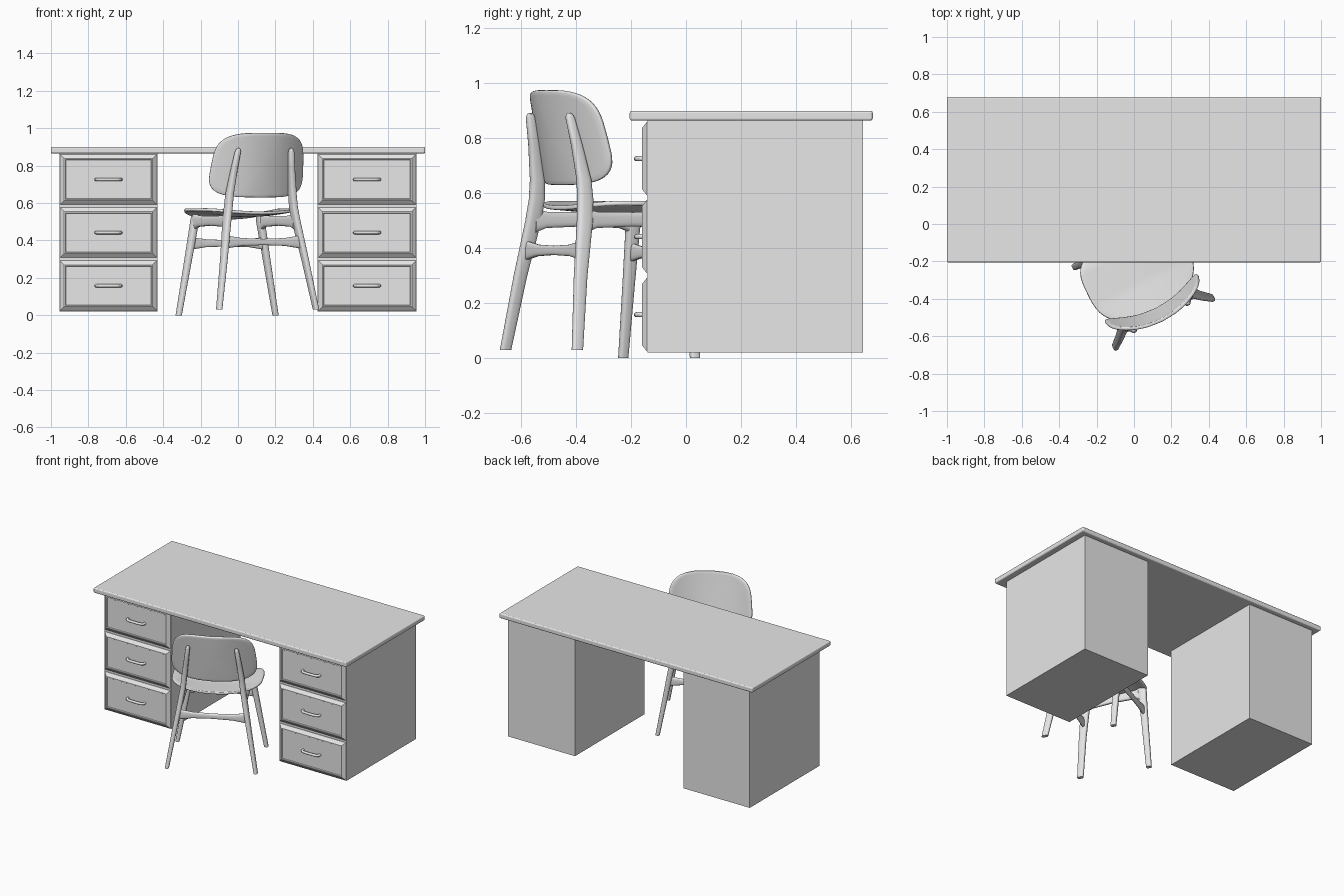
import bpy, bmesh, math
from mathutils import Vector, Matrix

if "Cube" in bpy.data.objects:
    bpy.data.objects.remove(bpy.data.objects["Cube"])

grey = bpy.data.materials.new("plain_grey")
grey.diffuse_color = (0.8, 0.8, 0.8, 1)
grey.use_nodes = True
grey.node_tree.nodes["Principled BSDF"].inputs["Base Color"].default_value = grey.diffuse_color

# chair stands turned in front of the desk; its local +y is the sitter's forward
CHAIR = Matrix.Translation((0.05, -0.312, 0)) @ Matrix.Rotation(math.radians(26.8), 4, 'Z')


def finish(name, bm, matrix=None, smooth=True):
    bmesh.ops.recalc_face_normals(bm, faces=bm.faces)
    me = bpy.data.meshes.new(name)
    bm.to_mesh(me)
    bm.free()
    me.materials.append(grey)
    ob = bpy.data.objects.new(name, me)
    bpy.context.collection.objects.link(ob)
    if matrix:
        ob.matrix_world = matrix
    if smooth:
        bpy.ops.object.select_all(action='DESELECT')
        ob.select_set(True)
        bpy.context.view_layer.objects.active = ob
        bpy.ops.object.shade_smooth_by_angle(angle=math.radians(35))
    return ob


def box(name, x0, x1, y0, y1, z0, z1):
    bm = bmesh.new()
    bmesh.ops.create_cube(bm, size=1)
    for v in bm.verts:
        v.co = ((x0 + x1) / 2 + v.co.x * (x1 - x0),
                (y0 + y1) / 2 + v.co.y * (y1 - y0),
                (z0 + z1) / 2 + v.co.z * (z1 - z0))
    return finish(name, bm, smooth=False)


def spow(c, n):
    return math.copysign(abs(c) ** (2 / n), c)


def bridge(bm, rings):
    n = len(rings[0])
    for a, b in zip(rings, rings[1:]):
        for i in range(n):
            bm.faces.new((a[i], a[(i + 1) % n], b[(i + 1) % n], b[i]))


def loft(name, sections, axis_a, axis_b, matrix=CHAIR, n=16, power=3.2):
    """Rounded beam through sections of (centre, half size a, half size b)."""
    a, b = Vector(axis_a), Vector(axis_b)
    bm = bmesh.new()
    rings = []
    for c, ha, hb in sections:
        ring = []
        for i in range(n):
            t = math.tau * (i + 0.5) / n
            ring.append(bm.verts.new(Vector(c) + a * ha * spow(math.cos(t), power)
                                     + b * hb * spow(math.sin(t), power)))
        rings.append(ring)
    bridge(bm, rings)
    bm.faces.new(rings[0])
    bm.faces.new(rings[-1])
    return finish(name, bm, matrix)


def shell(name, shape, thickness, n=56, m=10):
    """Thin curved panel; shape(r, t) gives a point on a rounded disc."""
    bm = bmesh.new()
    centre = bm.verts.new(shape(0, 0))
    rings = [[bm.verts.new(shape(k / m, math.tau * i / n)) for i in range(n)]
             for k in range(1, m + 1)]
    for i in range(n):
        bm.faces.new((centre, rings[0][i], rings[0][(i + 1) % n]))
    bridge(bm, rings)
    ob = finish(name, bm, CHAIR)
    mod = ob.modifiers.new("thickness", 'SOLIDIFY')
    mod.thickness = thickness
    mod.offset = 0
    bev = ob.modifiers.new("soft_rim", 'BEVEL')
    bev.width = thickness * 0.3
    bev.segments = 2
    bev.angle_limit = math.radians(50)


# desk top with softened edges
top = box("desk_top", -1, 1, -0.205, 0.68, 0.865, 0.90)
bev = top.modifiers.new("edge_round", 'BEVEL')
bev.width = 0.008
bev.segments = 3


def drawer_front(name, x0, x1, z0, z1):
    """Chamfered front with a shallow sunken panel."""
    bm = bmesh.new()
    rings = []
    for inset, y in ((0, -0.139), (0, -0.142), (0.022, -0.160), (0.028, -0.160), (0.031, -0.155)):
        rings.append([bm.verts.new(p) for p in (
            (x0 + inset, y, z0 + inset), (x1 - inset, y, z0 + inset),
            (x1 - inset, y, z1 - inset), (x0 + inset, y, z1 - inset))])
    bridge(bm, rings)
    bm.faces.new(rings[0])
    bm.faces.new(rings[-1])
    finish(name, bm, smooth=False)


def handle(name, x, z):
    """Bowed round pull."""
    bm = bmesh.new()
    path = [(-0.066, -0.153), (-0.064, -0.168), (-0.054, -0.178), (-0.03, -0.181),
            (0.03, -0.181), (0.054, -0.178), (0.064, -0.168), (0.066, -0.153)]
    rings = []
    for i, (px, py) in enumerate(path):
        p, q = path[max(i - 1, 0)], path[min(i + 1, len(path) - 1)]
        side = Vector((-(q[1] - p[1]), q[0] - p[0], 0)).normalized()
        rings.append([bm.verts.new(Vector((x + px, py, z))
                      + side * 0.009 * math.cos(math.tau * k / 12)
                      + Vector((0, 0, 0.009 * math.sin(math.tau * k / 12)))) for k in range(12)])
    bridge(bm, rings)
    bm.faces.new(rings[0])
    bm.faces.new(rings[-1])
    finish(name, bm)


# pedestals, three drawers each
for side, x0, x1 in (("left", -0.955, -0.43), ("right", 0.425, 0.955)):
    box(side + "_pedestal", x0, x1, -0.14, 0.645, 0.02, 0.866)
    for k in range(3):
        z = 0.158 + 0.284 * k
        drawer_front(f"{side}_drawer_{k + 1}", x0 + 0.004, x1 - 0.004, z - 0.134, z + 0.134)
        handle(f"{side}_handle_{k + 1}", (x0 + x1) / 2, z)

# chair legs and side rails
X, Y, Z = (1, 0, 0), (0, 1, 0), (0, 0, 1)
for side, s in (("left", -1), ("right", 1)):
    loft(side + "_back_leg", [
        ((s * 0.290, -0.240, 0.030), 0.013, 0.021),
        ((s * 0.243, -0.203, 0.300), 0.016, 0.025),
        ((s * 0.208, -0.168, 0.500), 0.018, 0.030),
        ((s * 0.195, -0.160, 0.580), 0.018, 0.030),
        ((s * 0.188, -0.162, 0.650), 0.018, 0.027),
        ((s * 0.172, -0.184, 0.780), 0.016, 0.020),
        ((s * 0.160, -0.204, 0.875), 0.014, 0.016),
        ((s * 0.158, -0.206, 0.888), 0.010, 0.011),
        ((s * 0.157, -0.207, 0.893), 0.004, 0.005)], X, Y)
    loft(side + "_front_leg", [
        ((s * 0.290, 0.240, 0.0), 0.014, 0.018),
        ((s * 0.240, 0.237, 0.27), 0.017, 0.022),
        ((s * 0.205, 0.235, 0.46), 0.019, 0.026),
        ((s * 0.196, 0.235, 0.51), 0.019, 0.028),
        ((s * 0.190, 0.235, 0.555), 0.015, 0.020)], X, Y)
    loft(side + "_seat_rail", [
        ((s * 0.205, -0.165, 0.502), 0.016, 0.046),
        ((s * 0.204, -0.120, 0.503), 0.015, 0.030),
        ((s * 0.202, 0.03, 0.505), 0.014, 0.026),
        ((s * 0.200, 0.180, 0.503), 0.015, 0.030),
        ((s * 0.200, 0.230, 0.500), 0.016, 0.046)], X, Z)

# stretchers, slimmer in the middle
for name, y, z in (("back_stretcher", -0.188, 0.392), ("front_stretcher", 0.236, 0.385)):
    loft(name, [((x, y, z), 0.011, h) for x, h in (
        (-0.228, 0.036), (-0.19, 0.030), (-0.13, 0.021), (0, 0.017),
        (0.13, 0.021), (0.19, 0.030), (0.228, 0.036))], Y, Z)


# dished seat, rounder at the rear
def seat_shape(r, t):
    n = 3.6 if math.sin(t) > 0 else 2.5
    x = r * 0.295 * spow(math.cos(t), n)
    y = 0.055 + r * 0.225 * spow(math.sin(t), n)
    return (x, y, 0.534 + 0.36 * x * x + 0.08 * max(0, -y) - 0.2 * max(0, y - 0.2))


# curved backrest, leaning back
def back_shape(r, t):
    w = r * spow(math.sin(t), 3.8)
    x = r * (0.273 - 0.017 * w) * spow(math.cos(t), 3.8)
    z = 0.803 + 0.172 * w
    return (x, -0.193 - 0.032 * w + 1.1 * x * x, z)


shell("seat", seat_shape, 0.016)
shell("backrest", back_shape, 0.018)
